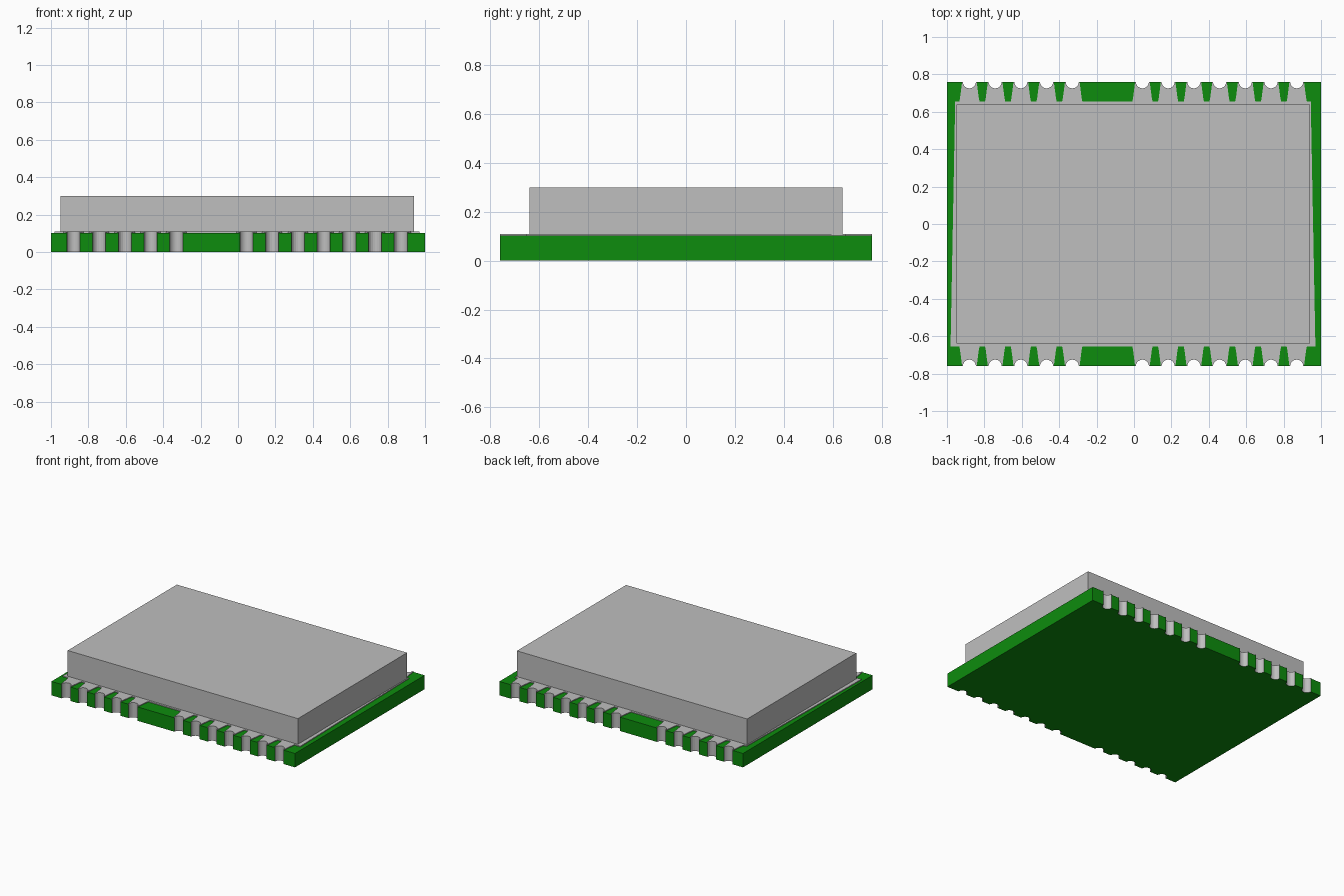
import bpy
import bmesh
import math

if "Cube" in bpy.data.objects:
    bpy.data.objects.remove(bpy.data.objects["Cube"], do_unlink=True)

HALF_X, HALF_Y = 1.0, 0.76
BOARD_TOP, PAD_TOP, COVER_TOP = 0.103, 0.109, 0.30
NOTCH_R = 0.035
PAD_X = [-0.88 + 0.1375 * i for i in range(5)] + [0.045 + 0.1375 * i for i in range(7)]


def material(name, colour):
    mat = bpy.data.materials.new(name)
    mat.use_nodes = True
    mat.diffuse_color = colour
    mat.node_tree.nodes["Principled BSDF"].inputs["Base Color"].default_value = colour
    return mat


green = material("board green", (0.004, 0.265, 0.004, 1))
silver = material("metal grey", (0.52, 0.52, 0.52, 1))


def prism(name, outline, z0, z1, mats, rule=None):
    """Extrude a flat outline from z0 to z1; rule picks each face's material."""
    bm = bmesh.new()
    base = bm.faces.new([bm.verts.new((x, y, z0)) for x, y in outline])
    new = bmesh.ops.extrude_face_region(bm, geom=[base])["geom"]
    bmesh.ops.translate(bm, verts=[v for v in new if isinstance(v, bmesh.types.BMVert)],
                        vec=(0, 0, z1 - z0))
    bmesh.ops.recalc_face_normals(bm, faces=bm.faces)
    if rule:
        for f in bm.faces:
            f.material_index = rule(f)
    mesh = bpy.data.meshes.new(name)
    bm.to_mesh(mesh)
    bm.free()
    for m in mats:
        mesh.materials.append(m)
    obj = bpy.data.objects.new(name, mesh)
    bpy.context.collection.objects.link(obj)
    return obj


def notch(cx, steps=10):
    """Half-round bite out of the back edge, running from left to right."""
    return [(cx - NOTCH_R * math.cos(math.pi * i / steps),
             HALF_Y - NOTCH_R * math.sin(math.pi * i / steps)) for i in range(steps + 1)]


def mirrored(edge):
    """Close a back edge with its copy along the front."""
    return edge + [(x, -y) for x, y in reversed(edge)]


# Circuit board with plated half-round notches
edge = [(-HALF_X, HALF_Y)]
for cx in PAD_X:
    edge += notch(cx)
edge.append((HALF_X, HALF_Y))


def plated(f):
    c = f.calc_center_median()
    inside = abs(c.y) < HALF_Y - 0.0005 and abs(c.x) < HALF_X - 0.01
    return 1 if abs(f.normal.z) < 0.5 and inside else 0


prism("circuit_board", mirrored(edge), 0, BOARD_TOP, [green, silver], plated)

# Thin metal layer under the cover, with a flared contact pad at every notch
edge = [(-0.956, 0.655)]
for cx in PAD_X:
    edge += [(cx - 0.054, 0.655), (cx - 0.05, 0.675), (cx - 0.039, HALF_Y)]
    edge += notch(cx)
    edge += [(cx + 0.039, HALF_Y), (cx + 0.05, 0.675), (cx + 0.054, 0.655)]
edge.append((0.945, 0.655))
outline = mirrored(edge)
# The layer spreads a little wider towards the front corners
outline = [(x + math.copysign(0.025, x), y) if y == -0.655 and abs(x) > 0.94 else (x, y)
           for x, y in outline]
prism("contact_layer", outline, BOARD_TOP - 0.001, PAD_TOP, [silver])

# Shielding cover
prism("shield_cover", [(-0.95, -0.64), (0.94, -0.64), (0.94, 0.64), (-0.95, 0.64)],
      BOARD_TOP, COVER_TOP, [silver])
